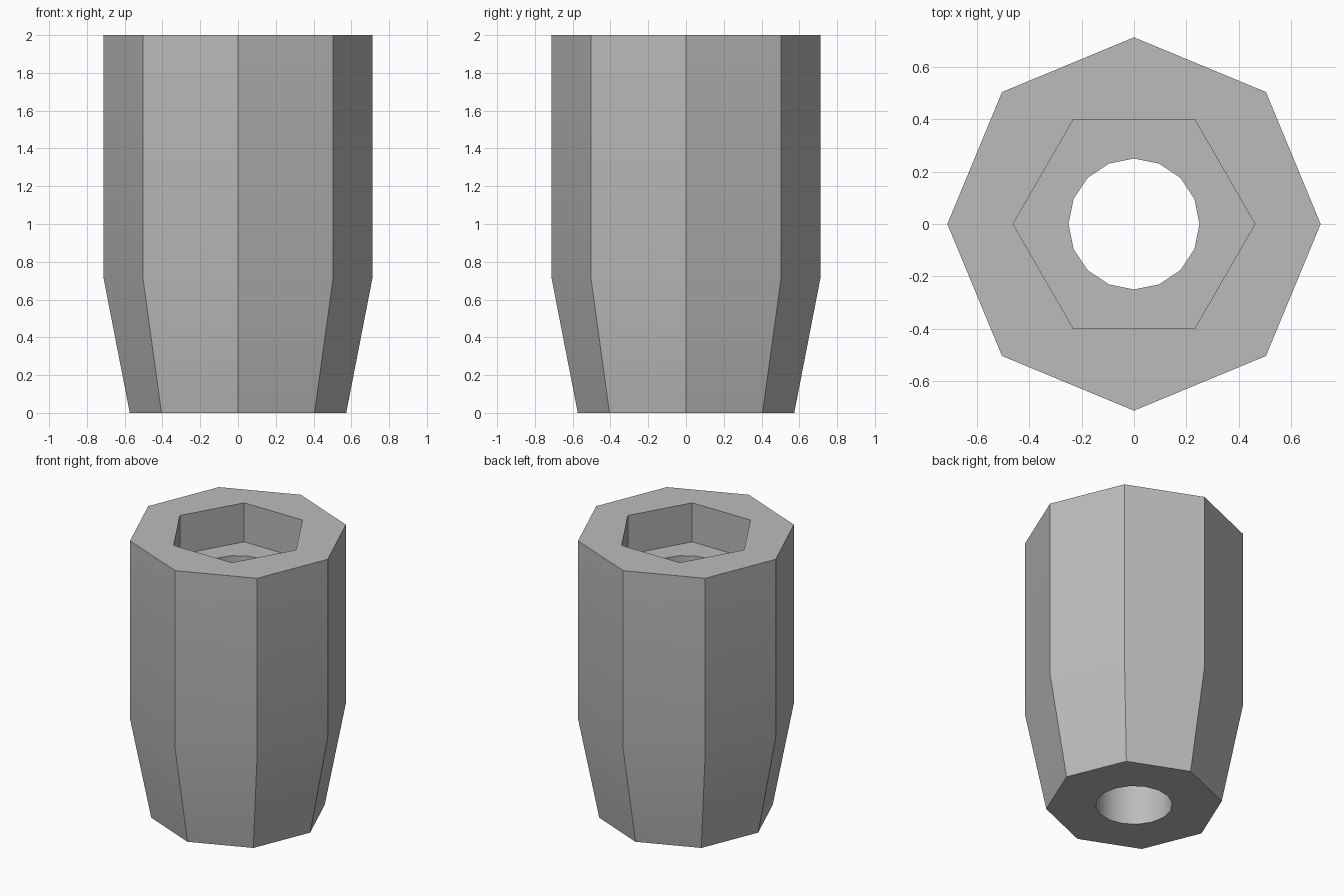
import bpy
import bmesh
from math import cos, sin, tau, radians

cube = bpy.data.objects.get("Cube")
if cube:
    bpy.data.objects.remove(cube, do_unlink=True)

# Plain grey plastic
grey = bpy.data.materials.new("plain_grey")
grey.use_nodes = True
colour = (0.5, 0.5, 0.5, 1.0)
grey.diffuse_color = colour
grey.node_tree.nodes["Principled BSDF"].inputs["Base Color"].default_value = colour


def prism(name, sides, rings):
    """Loft a closed solid through (radius, height) rings, corner on +x."""
    bm = bmesh.new()
    loops = [[bm.verts.new((r * cos(tau * i / sides), r * sin(tau * i / sides), z))
              for i in range(sides)] for r, z in rings]
    bm.faces.new(loops[0][::-1])
    bm.faces.new(loops[-1])
    for low, high in zip(loops, loops[1:]):
        for i in range(sides):
            j = (i + 1) % sides
            bm.faces.new((low[i], low[j], high[j], high[i]))
    mesh = bpy.data.meshes.new(name)
    bm.to_mesh(mesh)
    bm.free()
    mesh.materials.append(grey)
    obj = bpy.data.objects.new(name, mesh)
    bpy.context.collection.objects.link(obj)
    return obj


# Octagonal body, tapered towards the foot
body = prism("octagonal_body", 8, [(0.573, 0), (0.713, 0.72), (0.713, 2)])

# Hexagonal socket and round through hole
cutters = [prism("hex_socket_cutter", 6, [(0.462, 1.72), (0.462, 2.2)]),
           prism("round_hole_cutter", 16, [(0.25, -0.2), (0.25, 1.9)])]

bpy.ops.object.select_all(action="DESELECT")
body.select_set(True)
bpy.context.view_layer.objects.active = body
for cutter in cutters:
    cutter.hide_render = True
    cut = body.modifiers.new(cutter.name, "BOOLEAN")
    cut.operation = "DIFFERENCE"
    cut.solver = "EXACT"
    cut.object = cutter
    bpy.ops.object.modifier_apply(modifier=cut.name)
    bpy.data.objects.remove(cutter, do_unlink=True)

# Soft taper and bore, crisp corners
bpy.ops.object.shade_smooth_by_angle(angle=radians(30))
